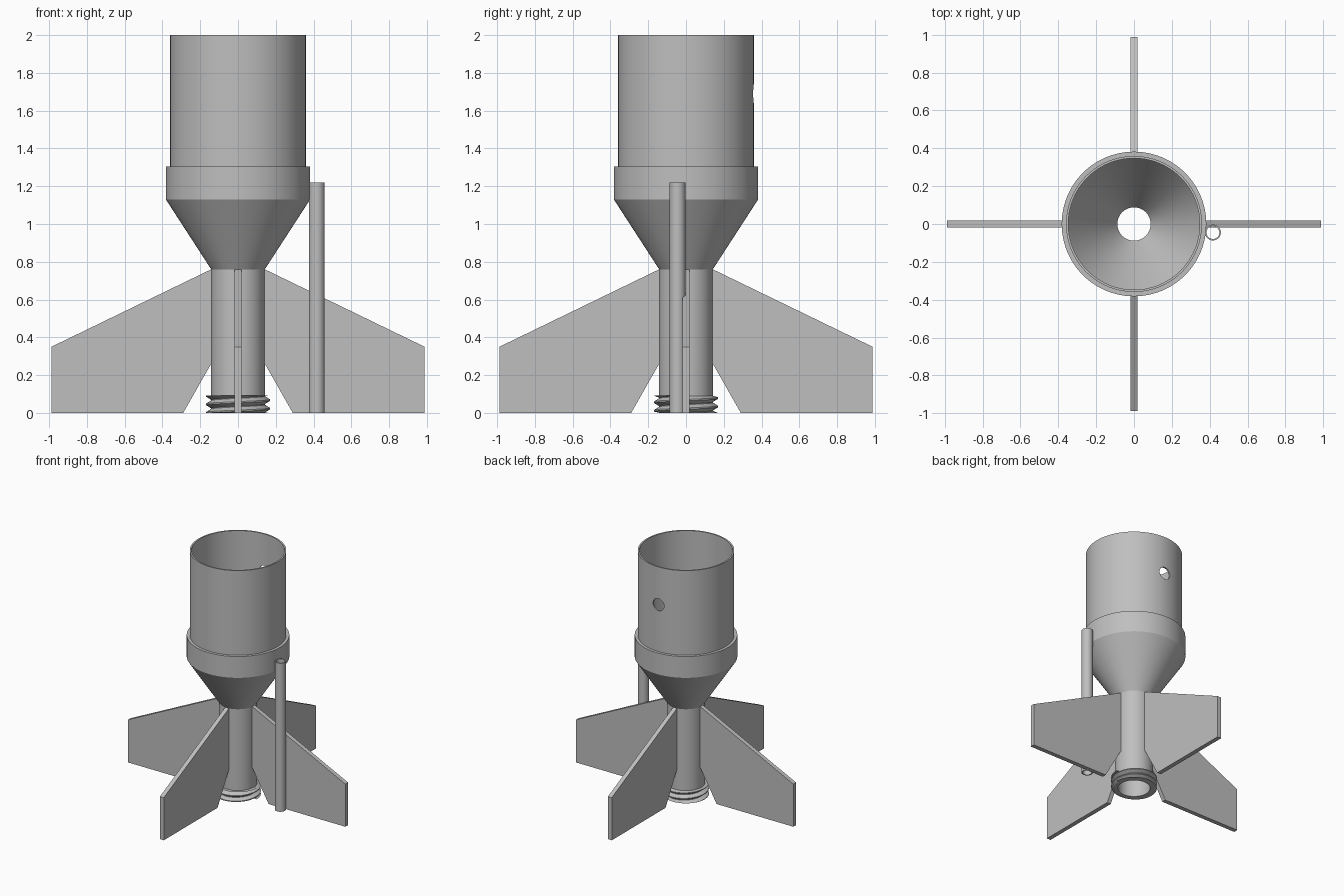
import bpy, bmesh, math
from mathutils import Matrix, Vector

if "Cube" in bpy.data.objects:
    bpy.data.objects.remove(bpy.data.objects["Cube"], do_unlink=True)

GREY = bpy.data.materials.new("plain grey")
GREY.use_nodes = True
colour = (0.52, 0.52, 0.52, 1)
GREY.diffuse_color = colour
GREY.node_tree.nodes["Principled BSDF"].inputs["Base Color"].default_value = colour


def finish(name, bm, weld=True):
    """Turn a bmesh into a shaded object."""
    if weld:
        bmesh.ops.remove_doubles(bm, verts=bm.verts, dist=1e-5)
    bmesh.ops.recalc_face_normals(bm, faces=bm.faces)
    mesh = bpy.data.meshes.new(name)
    bm.to_mesh(mesh)
    bm.free()
    mesh.materials.append(GREY)
    obj = bpy.data.objects.new(name, mesh)
    bpy.context.collection.objects.link(obj)
    return obj


def shade(obj):
    bpy.ops.object.select_all(action='DESELECT')
    obj.select_set(True)
    bpy.context.view_layer.objects.active = obj
    bpy.ops.object.shade_smooth_by_angle(angle=math.radians(25))


def lathe(name, profile, centre=(0, 0), steps=96):
    """Revolve a closed (radius, height) profile around a vertical axis."""
    bm = bmesh.new()
    rings = []
    for i in range(steps):
        a = math.tau * i / steps
        rings.append([bm.verts.new((centre[0] + r * math.cos(a),
                                    centre[1] + r * math.sin(a), z)) for r, z in profile])
    n = len(profile)
    for i in range(steps):
        p, q = rings[i], rings[(i + 1) % steps]
        for j in range(n):
            k = (j + 1) % n
            bm.faces.new((p[j], q[j], q[k], p[k]))
    return finish(name, bm)


# Hollow body: neck, cone, collar and open cylinder
body = lathe("funnel_body", [
    (0.12, 0), (0.142, 0), (0.142, 0.76), (0.382, 1.13), (0.382, 1.305),
    (0.359, 1.305), (0.359, 2), (0.347, 2), (0.347, 1.14), (0.088, 0.745), (0.12, 0.70)])

# Round hole through the back wall
bm = bmesh.new()
bmesh.ops.create_cone(bm, cap_ends=True, segments=32, radius1=0.05, radius2=0.05, depth=0.3,
                      matrix=Matrix.Translation((0, 0.36, 1.69)) @ Matrix.Rotation(math.pi / 2, 4, 'X'))
cutter = finish("hole_cutter", bm)
cutter.hide_render = True
cut = body.modifiers.new("hole", 'BOOLEAN')
cut.operation = 'DIFFERENCE'
cut.solver = 'EXACT'
cut.object = cutter
bpy.context.view_layer.objects.active = body
bpy.ops.object.modifier_apply(modifier=cut.name)
bpy.data.objects.remove(cutter, do_unlink=True)
shade(body)

# Hollow guide tube beside one fin
shade(lathe("guide_tube", [(0.034, 0), (0.042, 0), (0.042, 1.22), (0.034, 1.22)],
            centre=(0.417, -0.045), steps=40))

# Four flat fins
FIN = [(0.13, 0.76), (0.142, 0.76), (0.988, 0.35), (0.988, 0), (0.29, 0), (0.142, 0.26), (0.13, 0.24)]
HALF = 0.0175
for i, side in enumerate(("left", "back", "right", "front")):
    bm = bmesh.new()
    face = bm.faces.new([bm.verts.new((x, -HALF, z)) for x, z in FIN])
    grown = bmesh.ops.extrude_face_region(bm, geom=[face])
    bmesh.ops.translate(bm, vec=Vector((0, 2 * HALF, 0)),
                        verts=[v for v in grown["geom"] if isinstance(v, bmesh.types.BMVert)])
    bmesh.ops.rotate(bm, verts=bm.verts, matrix=Matrix.Rotation(i * math.pi / 2, 3, 'Z'))
    finish(side + "_fin", bm)

# Screw thread around the foot of the neck
PITCH, TOP, STEPS = 0.045, 0.092, 64
bm = bmesh.new()
last = None
for i in range(3 * STEPS + 1):
    a = math.tau * i / STEPS
    mid = PITCH * (i / STEPS - 0.5)
    ring = []
    for r, dz in ((0.139, -0.5), (0.17, -0.08), (0.17, 0.08), (0.139, 0.5)):
        z = min(max(mid + dz * PITCH, 0), TOP)
        ring.append(bm.verts.new((r * math.cos(a), r * math.sin(a), z)))
    if last:
        for j in range(4):
            k = (j + 1) % 4
            bm.faces.new((last[j], ring[j], ring[k], last[k]))
    last = ring
shade(finish("screw_thread", bm, weld=False))
